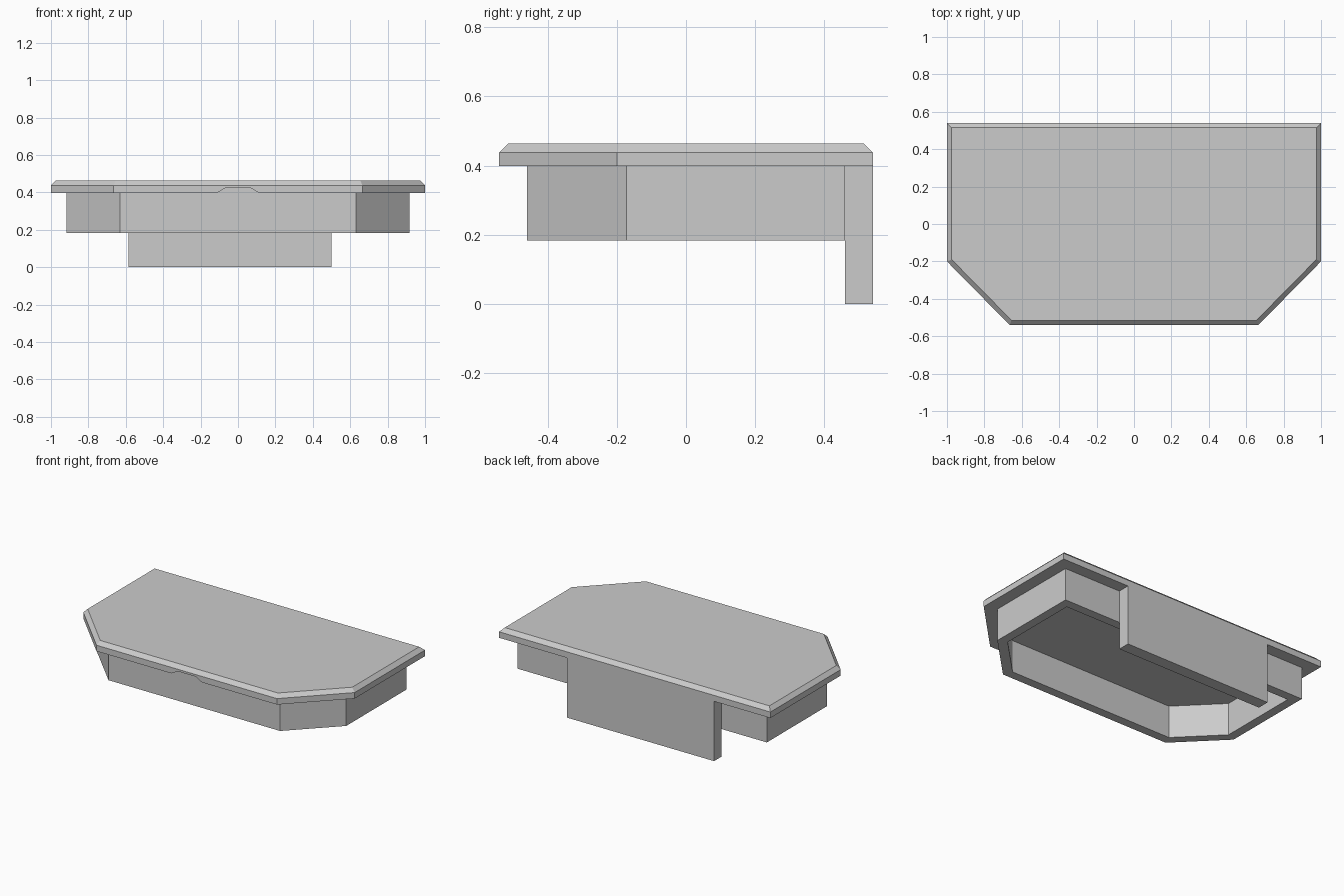
import bpy, bmesh

cube = bpy.data.objects.get("Cube")
if cube:
    bpy.data.objects.remove(cube, do_unlink=True)

# Single grey material
grey = bpy.data.materials.new("plain_grey")
grey.use_nodes = True
COLOUR = (0.6, 0.6, 0.6, 1.0)
grey.diffuse_color = COLOUR
grey.node_tree.nodes["Principled BSDF"].inputs["Base Color"].default_value = COLOUR


def finish(bm, name):
    bmesh.ops.recalc_face_normals(bm, faces=bm.faces)
    mesh = bpy.data.meshes.new(name)
    bm.to_mesh(mesh)
    bm.free()
    mesh.materials.append(grey)
    ob = bpy.data.objects.new(name, mesh)
    bpy.context.collection.objects.link(ob)
    return ob


def extrude(bm, faces, offset):
    """Extrude faces into a closed solid; return the moved faces."""
    keep = list(faces)
    copy = bmesh.ops.duplicate(bm, geom=keep)["geom"]
    copy = [f for f in copy if isinstance(f, bmesh.types.BMFace)]
    result = bmesh.ops.extrude_face_region(bm, geom=copy)["geom"]
    bmesh.ops.translate(bm, vec=offset,
                        verts=[v for v in result if isinstance(v, bmesh.types.BMVert)])
    top = [f for f in result if isinstance(f, bmesh.types.BMFace)]
    bmesh.ops.delete(bm, geom=[f for f in copy if f.is_valid], context="FACES_ONLY")
    bmesh.ops.remove_doubles(bm, verts=bm.verts, dist=0.0001)
    return [f for f in top if f.is_valid]


def polygon(points):
    bm = bmesh.new()
    face = bm.faces.new([bm.verts.new(p) for p in points])
    bm.normal_update()
    return bm, face


def clipped_outline(x, back, front, side_y, front_x, z):
    """Rectangle with its two front corners cut off, counter-clockwise."""
    right = [(front_x, front, z), (x, side_y, z), (x, back, z)]
    return right + [(-px, py, pz) for px, py, pz in reversed(right)]


UNDERSIDE = 0.398

# Table top with a sloped upper rim
bm, base = polygon(clipped_outline(1.0, 0.54, -0.54, -0.2, 0.665, UNDERSIDE))
top = extrude(bm, [base], (0, 0, 0.04))
bmesh.ops.recalc_face_normals(bm, faces=bm.faces)
bmesh.ops.inset_region(bm, faces=top, thickness=0.025, depth=0.025,
                       use_even_offset=True)
table_top = finish(bm, "table_top")

# Finger notch under the front edge
half = [(0.115, 0.38), (0.115, UNDERSIDE), (0.1, 0.403), (0.068, 0.424)]
profile = half + [(-x, z) for x, z in reversed(half)]
bm, face = polygon([(x, -0.6, z) for x, z in profile])
extrude(bm, [face], (0, 0.14, 0))
notch_cutter = finish(bm, "notch_cutter")
notch_cutter.hide_render = True
notch_cutter.hide_viewport = True
cut = table_top.modifiers.new("finger_notch", "BOOLEAN")
cut.operation = "DIFFERENCE"
cut.solver = "EXACT"
cut.object = notch_cutter

# Hollow skirt below the top
bm, face = polygon(clipped_outline(0.918, 0.46, -0.46, -0.172, 0.632, 0.183))
rim = bmesh.ops.inset_region(bm, faces=[face], thickness=0.06,
                             use_even_offset=True, use_boundary=True)["faces"]
bmesh.ops.delete(bm, geom=[f for f in bm.faces if f not in rim], context="FACES")
extrude(bm, rim, (0, 0, UNDERSIDE - 0.183))
finish(bm, "skirt")

# Back mounting plate
bm, face = polygon([(-0.585, 0.46, 0), (0.5, 0.46, 0), (0.5, 0.54, 0), (-0.585, 0.54, 0)])
extrude(bm, [face], (0, 0, UNDERSIDE))
finish(bm, "back_plate")
